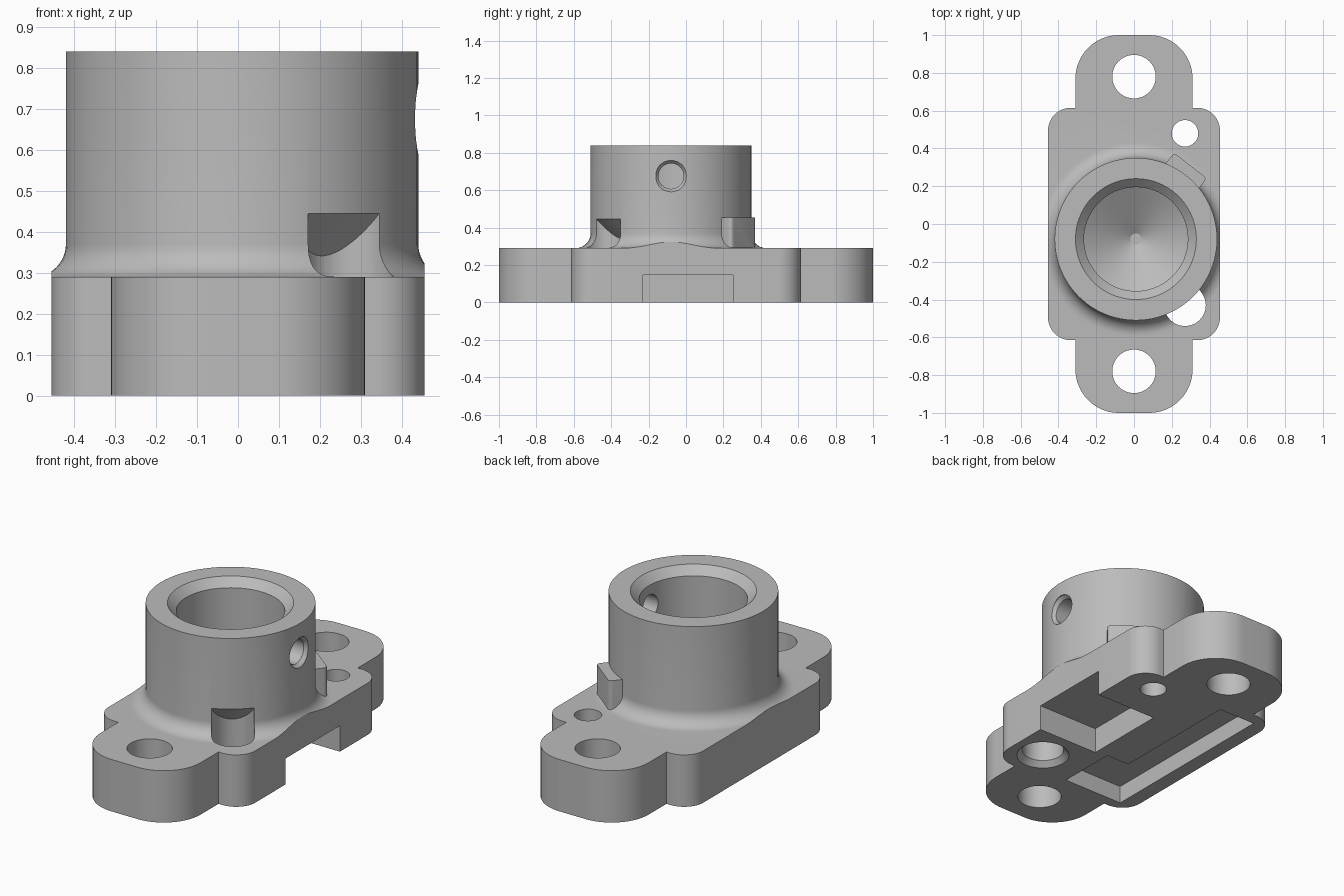
import bpy, bmesh, math
from mathutils import Matrix, Vector

cube = bpy.data.objects.get("Cube")
if cube:
    bpy.data.objects.remove(cube)

AXIS = Vector((0.01, -0.08, 0))      # centre of the tube
PLATE_H = 0.29
TUBE_R = 0.43
FILLET = 0.08

grey = bpy.data.materials.new("machined grey")
grey.use_nodes = True
colour = (0.5, 0.5, 0.5, 1)
grey.diffuse_color = colour
grey.node_tree.nodes["Principled BSDF"].inputs["Base Color"].default_value = colour


def finish(bm, name):
    bmesh.ops.recalc_face_normals(bm, faces=bm.faces)
    mesh = bpy.data.meshes.new(name)
    bm.to_mesh(mesh)
    bm.free()
    mesh.materials.append(grey)
    ob = bpy.data.objects.new(name, mesh)
    bpy.context.collection.objects.link(ob)
    return ob


def prism(name, outline, z0, z1):
    """Extrude a closed xy outline from z0 to z1."""
    bm = bmesh.new()
    face = bm.faces.new([bm.verts.new((x, y, z0)) for x, y in outline])
    grown = bmesh.ops.extrude_face_region(bm, geom=[face])["geom"]
    verts = [v for v in grown if isinstance(v, bmesh.types.BMVert)]
    bmesh.ops.translate(bm, vec=(0, 0, z1 - z0), verts=verts)
    return finish(bm, name)


def rounded(hx, hy, r, steps=16):
    """Outline of a rounded rectangle centred on the origin."""
    pts = []
    for i, (sx, sy) in enumerate(((1, 1), (-1, 1), (-1, -1), (1, -1))):
        for k in range(steps + 1):
            a = math.pi / 2 * (i + k / steps)
            pts.append((sx * (hx - r) + r * math.cos(a), sy * (hy - r) + r * math.sin(a)))
    return pts


def box(name, x0, x1, y0, y1, z0, z1):
    return prism(name, [(x0, y0), (x1, y0), (x1, y1), (x0, y1)], z0, z1)


def lathe(name, profile, matrix, n=96):
    """Solid of revolution from (radius, height) points, capped at both ends."""
    bm = bmesh.new()
    rings = []
    for r, z in profile:
        rings.append([bm.verts.new(matrix @ Vector((r * math.cos(t), r * math.sin(t), z)))
                      for t in (2 * math.pi * k / n for k in range(n))])
    for a, b in zip(rings, rings[1:]):
        for k in range(n):
            j = (k + 1) % n
            bm.faces.new((a[k], a[j], b[j], b[k]))
    bm.faces.new(rings[0])
    bm.faces.new(rings[-1])
    return finish(bm, name)


def at(x, y, z=0):
    return Matrix.Translation((x, y, z))


def combine(target, tool, operation):
    """Apply a boolean and discard the tool."""
    mod = target.modifiers.new("bool", 'BOOLEAN')
    mod.operation = operation
    mod.solver = 'EXACT'
    mod.object = tool
    bpy.context.view_layer.objects.active = target
    bpy.ops.object.modifier_apply(modifier=mod.name)
    bpy.data.objects.remove(tool)


# Base plate: wide body with a rounded ear at each end
body = prism("flanged_housing", rounded(0.455, 0.615, 0.12), 0, PLATE_H)
combine(body, prism("ears", rounded(0.31, 1.0, 0.23), 0, PLATE_H), 'UNION')

# Tube with a root fillet trimmed flush with the plate sides
profile = [(TUBE_R + FILLET, 0.2)]
for k in range(13):
    a = math.pi / 2 * k / 12
    profile.append((TUBE_R + FILLET * (1 - math.sin(a)),
                    PLATE_H + FILLET * (1 - math.cos(a))))
profile.append((TUBE_R, 0.84))
tube = lathe("tube", profile, Matrix.Translation(AXIS))
combine(tube, box("trim", -0.455, 0.455, -0.8, 0.8, 0, 1), 'INTERSECT')
combine(body, tube, 'UNION')

# Small raised lug on the rear of the tube
lug = prism("lug", rounded(0.085, 0.11, 0.02, 6), 0.2, 0.455)
lug.data.transform(Matrix.Translation(AXIS) @ Matrix.Rotation(math.radians(52), 4, 'Z')
                   @ at(0.4, 0.012))
combine(body, lug, 'UNION')

# Blind bore with chamfered mouth and drilled cone bottom
combine(body, lathe("bore", [(0.03, 0.205), (0.275, 0.36), (0.275, 0.795), (0.32, 0.84),
                             (0.34, 0.86)], Matrix.Translation(AXIS)), 'DIFFERENCE')

# Cross hole in the tube wall, countersunk on the outside
sideways = at(AXIS.x, AXIS.y, 0.675) @ Matrix.Rotation(math.pi / 2, 4, 'Y')
combine(body, lathe("cross_hole", [(0.068, 0.1), (0.068, 0.405), (0.084, 0.425),
                                   (0.084, 0.6)], sideways, 48), 'DIFFERENCE')

# Vertical holes through the plate
for x, y, r in ((0, 0.78, 0.115), (0, -0.78, 0.115), (0.27, 0.48, 0.07)):
    combine(body, lathe("hole", [(r, -0.1), (r, 0.4)], at(x, y), 64), 'DIFFERENCE')

# Relief hole that bites into the tube, ending in a conical ceiling
relief = lathe("relief", [(0.145, -0.05), (0.138, 0), (0.11, 0.03), (0.11, 0.445)],
               at(0.27, -0.43), 64)
combine(relief, lathe("ceiling", [(0.185, 0.2), (0.585, 0.6)],
                      Matrix.Translation(AXIS)), 'DIFFERENCE')
combine(body, relief, 'DIFFERENCE')

# Underside: side notch and L-shaped pocket
combine(body, box("notch", 0.075, 0.6, -0.23, 0.25, -0.1, 0.145), 'DIFFERENCE')
pocket = [(-0.37, -0.555), (0.005, -0.555), (0.005, -0.215), (-0.14, -0.215),
          (-0.14, 0.545), (-0.37, 0.545)]
combine(body, prism("pocket", pocket, -0.1, 0.1), 'DIFFERENCE')

# One material slot and smooth shading with crisp edges
body.data.materials.clear()
body.data.materials.append(grey)
bpy.ops.object.select_all(action='DESELECT')
body.select_set(True)
bpy.context.view_layer.objects.active = body
bpy.ops.object.shade_smooth_by_angle(angle=math.radians(25))
